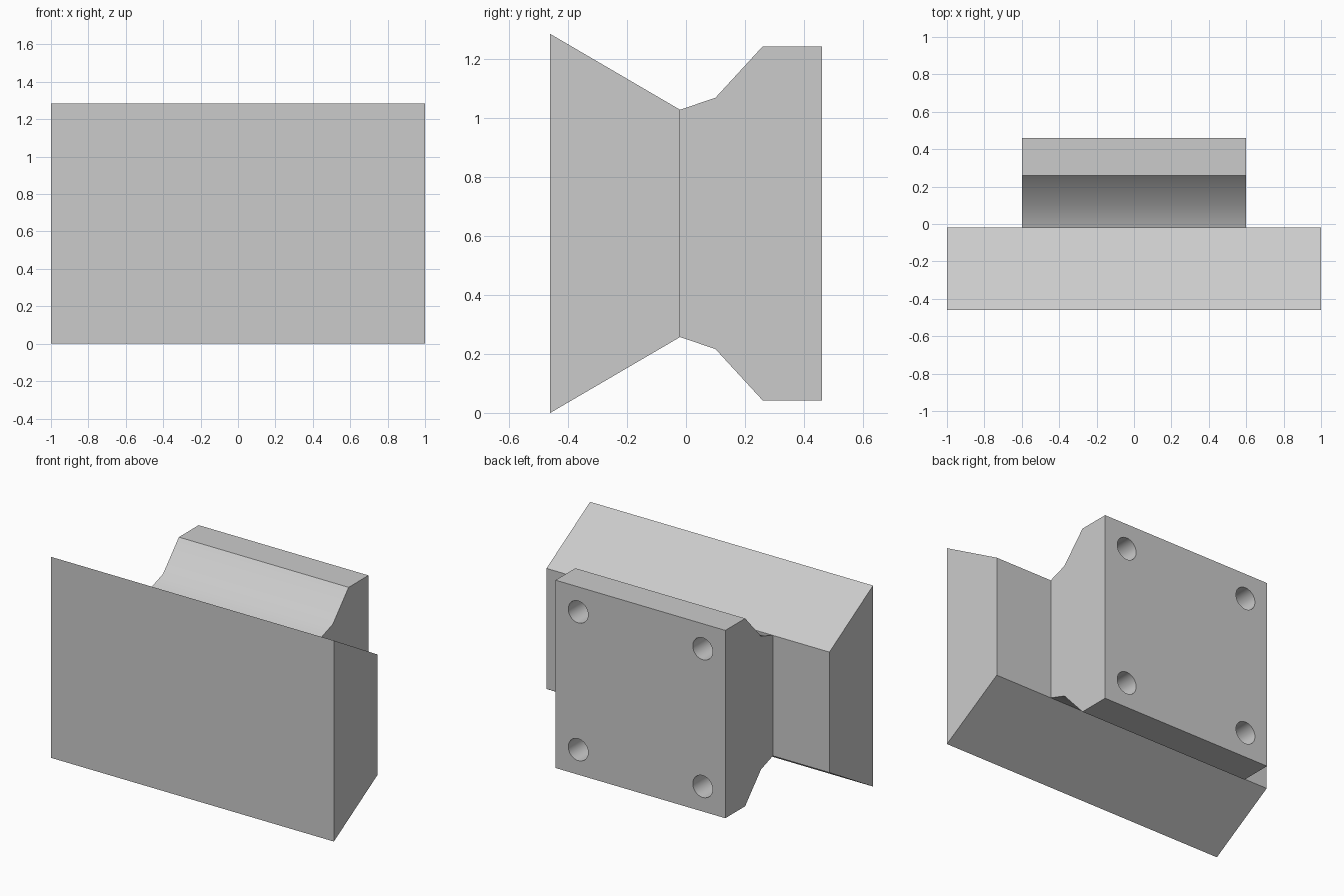
import bpy
import bmesh

if "Cube" in bpy.data.objects:
    bpy.data.objects.remove(bpy.data.objects["Cube"])

grey = bpy.data.materials.new("plain_grey")
grey.use_nodes = True
grey.diffuse_color = (0.6, 0.6, 0.6, 1)
grey.node_tree.nodes["Principled BSDF"].inputs["Base Color"].default_value = (0.6, 0.6, 0.6, 1)

MID = 0.642  # height of the horizontal symmetry plane


def prism(name, half_profile, half_width):
    """Mirror a (y, height above middle) profile and extrude it along x."""
    outline = [(y, MID + h) for y, h in half_profile]
    outline += [(y, MID - h) for y, h in reversed(half_profile)]
    bm = bmesh.new()
    face = bm.faces.new([bm.verts.new((-half_width, y, z)) for y, z in outline])
    new = bmesh.ops.extrude_face_region(bm, geom=[face])["geom"]
    bmesh.ops.translate(bm, vec=(2 * half_width, 0, 0),
                        verts=[v for v in new if isinstance(v, bmesh.types.BMVert)])
    bmesh.ops.recalc_face_normals(bm, faces=bm.faces)
    mesh = bpy.data.meshes.new(name)
    bm.to_mesh(mesh)
    bm.free()
    mesh.materials.append(grey)
    obj = bpy.data.objects.new(name, mesh)
    bpy.context.collection.objects.link(obj)
    return obj


# Wide wedge with a tall front face, tapering towards the neck
prism("front_wedge", [(-0.46, MID), (-0.02, 0.385)], 1.0)

# Mounting block with a flared neck
block = prism("mounting_block",
              [(-0.02, 0.385), (0.10, 0.426), (0.26, 0.6), (0.46, 0.6)], 0.6)

# Four blind screw holes in the back face
for sx in (-1, 1):
    for sz in (-1, 1):
        bpy.ops.mesh.primitive_cylinder_add(
            vertices=48, radius=0.07, depth=0.5,
            location=(sx * 0.44, 0.49, MID + sz * 0.44), rotation=(1.570796, 0, 0))
        cutter = bpy.context.object
        cutter.name = "hole_cutter"
        cutter.data.materials.append(grey)
        mod = block.modifiers.new("screw_hole", "BOOLEAN")
        mod.operation = "DIFFERENCE"
        mod.solver = "EXACT"
        mod.object = cutter
        bpy.ops.object.select_all(action="DESELECT")
        block.select_set(True)
        bpy.context.view_layer.objects.active = block
        bpy.ops.object.modifier_apply(modifier=mod.name)
        bpy.data.objects.remove(cutter)

# Rounded shading on the neck and hole walls only
bpy.ops.object.shade_smooth_by_angle(angle=0.5236)
